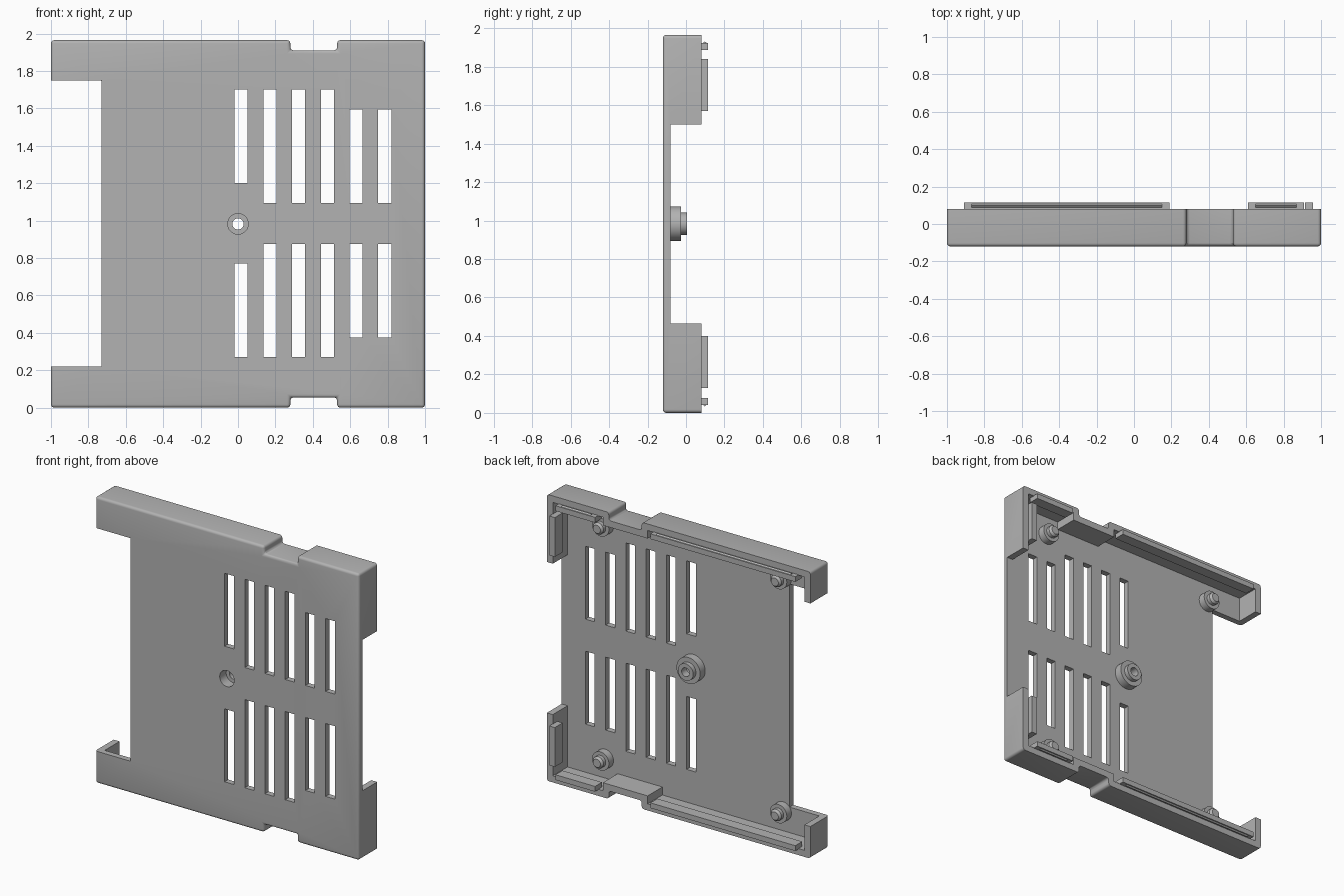
import bpy, bmesh, math
from mathutils import Vector

if "Cube" in bpy.data.objects:
    bpy.data.objects.remove(bpy.data.objects["Cube"], do_unlink=True)

H = 1.965                            # height of the cover
FRONT, FLOOR, RIM, LIP = -0.12, -0.08, 0.08, 0.115
WALL = 0.045

grey = bpy.data.materials.new("plain_grey")
grey.use_nodes = True
grey.diffuse_color = (0.45, 0.45, 0.45, 1)
grey.node_tree.nodes["Principled BSDF"].inputs["Base Color"].default_value = grey.diffuse_color


def add_object(name, bm):
    bmesh.ops.recalc_face_normals(bm, faces=bm.faces[:])
    mesh = bpy.data.meshes.new(name)
    bm.to_mesh(mesh)
    bm.free()
    mesh.materials.append(grey)
    obj = bpy.data.objects.new(name, mesh)
    bpy.context.collection.objects.link(obj)
    return obj


def extrude(bm, points, offset):
    """Close a flat outline and extrude it into a solid."""
    face = bm.faces.new([bm.verts.new(p) for p in points])
    new = bmesh.ops.extrude_face_region(bm, geom=[face])["geom"]
    verts = [g for g in new if isinstance(g, bmesh.types.BMVert)]
    bmesh.ops.translate(bm, verts=verts, vec=Vector(offset))


def box(bm, x0, x1, y0, y1, z0, z1):
    extrude(bm, [(x0, y0, z0), (x1, y0, z0), (x1, y0, z1), (x0, y0, z1)], (0, y1 - y0, 0))


def outline(inset, y):
    """Square with a notch in its bottom and top edge."""
    w, low, step = 1 - inset, inset, 0.055 + inset
    n0, n1 = 0.28 - inset, 0.53 + inset
    half = [(-w, low), (n0, low), (n0, step), (n1, step), (n1, low), (w, low)]
    return [(x, y, z) for x, z in half] + [(x, y, H - z) for x, z in reversed(half)]


def cut(target, bm):
    """Subtract a solid and bake the result."""
    cutter = add_object("cutter", bm)
    cutter.hide_render = True
    mod = target.modifiers.new("cut", "BOOLEAN")
    mod.operation, mod.solver, mod.object = "DIFFERENCE", "EXACT", cutter
    graph = bpy.context.evaluated_depsgraph_get()
    mesh = bpy.data.meshes.new_from_object(target.evaluated_get(graph))
    target.modifiers.clear()
    target.data = mesh
    bpy.data.objects.remove(cutter, do_unlink=True)


def smooth(obj):
    bpy.ops.object.select_all(action="DESELECT")
    obj.select_set(True)
    bpy.context.view_layer.objects.active = obj
    bpy.ops.object.shade_smooth_by_angle(angle=math.radians(32))


def lathe(name, profile, x, z, closed):
    """Turn a (radius, depth) profile about the depth axis."""
    bm = bmesh.new()
    verts = [bm.verts.new((r, y, 0)) for r, y in profile]
    pairs = list(zip(verts, verts[1:])) + ([(verts[-1], verts[0])] if closed else [])
    edges = [bm.edges.new(p) for p in pairs]
    bmesh.ops.spin(bm, geom=verts + edges, cent=(0, 0, 0), axis=(0, 1, 0),
                   angle=math.tau, steps=32, use_duplicate=False)
    bmesh.ops.remove_doubles(bm, verts=bm.verts[:], dist=0.0005)
    obj = add_object(name, bm)
    obj.location = (x, 0, z)
    smooth(obj)
    return obj


# Cover: rounded block, sharp only along the rim
bm = bmesh.new()
extrude(bm, outline(0, FRONT), (0, RIM - FRONT, 0))
edges = [e for e in bm.edges if min(v.co.y for v in e.verts) < 0]
bmesh.ops.bevel(bm, geom=edges, offset=0.018, segments=4, profile=0.5, affect="EDGES")
cover = add_object("cover_shell", bm)

# Hollow inside
bm = bmesh.new()
extrude(bm, outline(WALL, FLOOR), (0, 0.4, 0))
cut(cover, bm)

# Open left bay through wall and floor
bm = bmesh.new()
box(bm, -1.2, -0.73, -0.3, 0.3, 0.22, 1.75)
cut(cover, bm)

# Gap in the opposite wall, down to the floor
bm = bmesh.new()
box(bm, 0.9, 1.2, FLOOR, 0.3, 0.465, 1.5)
cut(cover, bm)

# Vent slots in two rows and the centre screw hole
bm = bmesh.new()
spans = [(0.27, 0.77)] + [(0.27, 0.875)] * 3 + [(0.375, 0.875)] * 2
for i, (z0, z1) in enumerate(spans):
    x = -0.018 + 0.1535 * i
    box(bm, x, x + 0.07, -0.3, 0, z0, z1)
    box(bm, x, x + 0.07, -0.3, 0, H + 0.005 - z1, H + 0.005 - z0)
ring = [(0.055 * math.cos(a), -0.3, H / 2 + 0.055 * math.sin(a))
        for a in (math.tau * k / 32 for k in range(32))]
extrude(bm, ring, (0, 0.3, 0))
cut(cover, bm)
smooth(cover)

# Centre screw boss with a counterbored hole
lathe("centre_screw_boss",
      [(0.055, FLOOR), (0.09, FLOOR), (0.09, -0.025), (0.058, -0.025),
       (0.058, 0.005), (0.03, 0.005), (0.03, -0.05), (0.055, -0.05)], 0, H / 2, True)

# Corner locating pins
for side, x in (("left", 0.67), ("right", -0.68)):
    for level, z in (("lower", 0.18), ("upper", H - 0.18)):
        lathe(f"{level}_{side}_pin",
              [(0, FLOOR), (0.064, FLOOR), (0.064, -0.03), (0.04, -0.03),
               (0.04, -0.005), (0.028, 0.01), (0, 0.01)], x, z, False)

# Snap lips with a small outward ridge, along the bottom and top walls
for level in ("lower", "upper"):
    for size, x0, x1 in (("long", -0.91, 0.19), ("short", 0.61, 0.91)):
        bm = bmesh.new()
        box(bm, x0, x1, 0.04, LIP, WALL - 0.003, 0.078)
        extrude(bm, [(x0 + 0.04, 0.088, WALL - 0.003), (x0 + 0.04, 0.098, 0.034),
                     (x0 + 0.04, 0.108, WALL - 0.003)], (x1 - x0 - 0.08, 0, 0))
        if level == "upper":
            for v in bm.verts:
                v.co.z = H - v.co.z
        add_object(f"{level}_{size}_snap_lip", bm)

# Plain lips on the side wall
for level, z0, z1 in (("lower", 0.13, 0.4), ("upper", 1.57, 1.84)):
    bm = bmesh.new()
    box(bm, 0.915, 0.957, 0.03, LIP, z0, z1)
    add_object(f"{level}_side_lip", bm)
